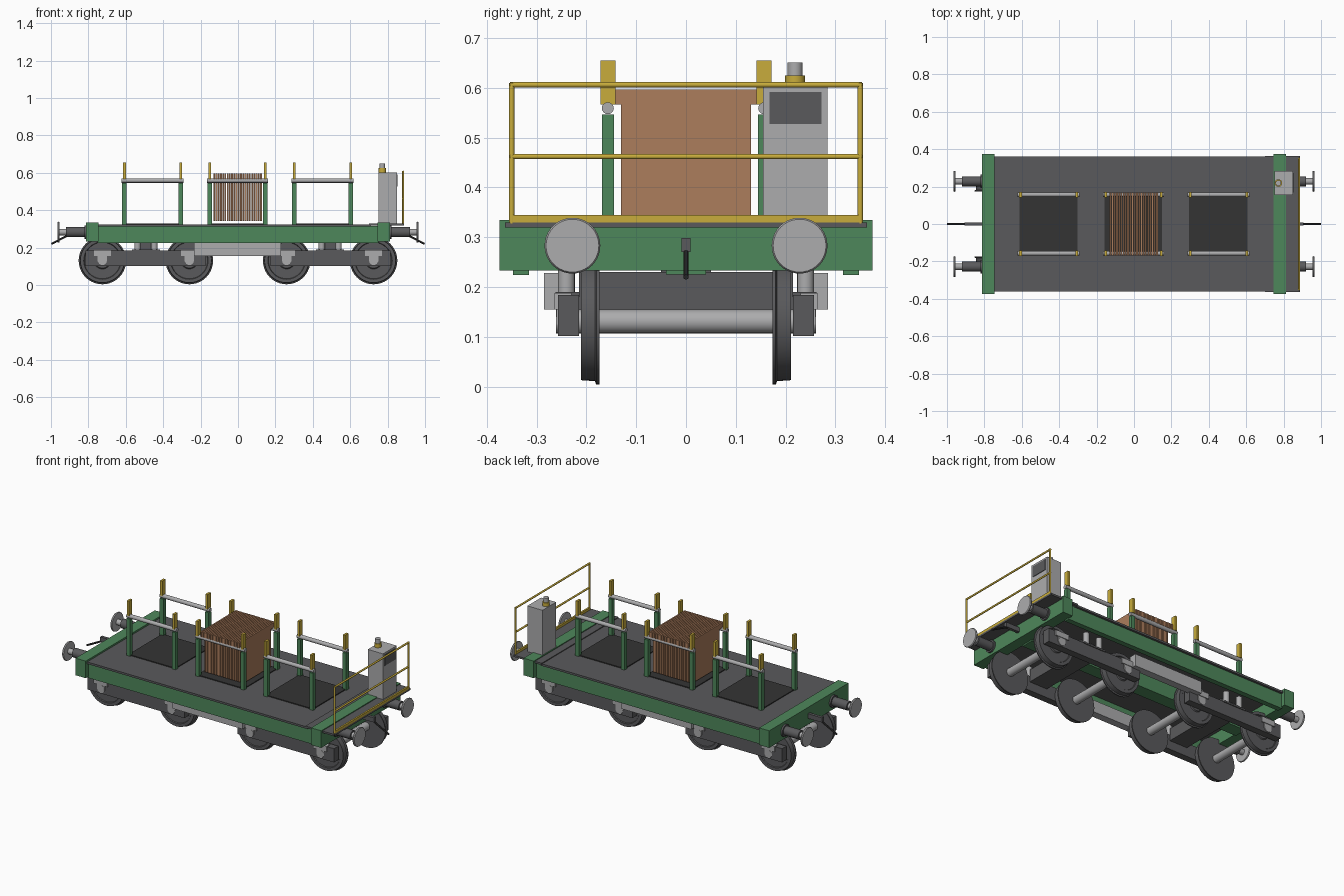
import bpy, math
from mathutils import Vector

if "Cube" in bpy.data.objects:
    bpy.data.objects.remove(bpy.data.objects["Cube"])


def material(name, rgb):
    m = bpy.data.materials.new(name)
    m.diffuse_color = (*rgb, 1)
    m.use_nodes = True
    m.node_tree.nodes["Principled BSDF"].inputs["Base Color"].default_value = m.diffuse_color
    return m


GREEN = material("green paint", (0.076, 0.242, 0.104))
DARK = material("dark grey", (0.102, 0.102, 0.107))
BLACK = material("charcoal", (0.034, 0.034, 0.034))
GREY = material("light grey", (0.413, 0.413, 0.42))
YELLOW = material("yellow paint", (0.578, 0.413, 0.045))
COPPER = material("copper brown", (0.413, 0.205, 0.107))


def mesh_object(name, verts, faces, mat):
    me = bpy.data.meshes.new(name)
    me.from_pydata(verts, [], faces)
    me.materials.append(mat)
    ob = bpy.data.objects.new(name, me)
    bpy.context.collection.objects.link(ob)
    return ob


def box(name, x0, x1, y0, y1, z0, z1, mat):
    """Box from its limits on each axis."""
    v = [(x, y, z) for x in (x0, x1) for y in (y0, y1) for z in (z0, z1)]
    f = [(0, 1, 3, 2), (4, 6, 7, 5), (0, 4, 5, 1), (2, 3, 7, 6), (0, 2, 6, 4), (1, 5, 7, 3)]
    return mesh_object(name, v, f, mat)


def lathe(name, origin, axis, profile, mat, n=32):
    """Closed turned part: profile holds (distance along axis, radius)."""
    q = Vector(axis).to_track_quat('Z', 'Y')
    o = Vector(origin)
    v = [o + q @ Vector((r * math.cos(2 * math.pi * k / n), r * math.sin(2 * math.pi * k / n), h))
         for h, r in profile for k in range(n)]
    f = [(i * n + k, i * n + (k + 1) % n, (i + 1) * n + (k + 1) % n, (i + 1) * n + k)
         for i in range(len(profile) - 1) for k in range(n)]
    f += [tuple(range(n))[::-1], tuple(range(len(v) - n, len(v)))]
    ob = mesh_object(name, v, f, mat)
    bpy.ops.object.select_all(action='DESELECT')
    ob.select_set(True)
    bpy.context.view_layer.objects.active = ob
    bpy.ops.object.shade_smooth_by_angle(angle=math.radians(35))
    return ob


def rod(name, a, b, r, mat, n=16):
    d = Vector(b) - Vector(a)
    return lathe(name, a, d, [(0, r), (d.length, r)], mat, n)


def sbox(name, sx, sy, x0, x1, y0, y1, z0, z1, mat):
    """Box mirrored by the signs sx and sy."""
    xs, ys = sorted((sx * x0, sx * x1)), sorted((sy * y0, sy * y1))
    return box(name, *xs, *ys, z0, z1, mat)


# Deck and underframe
box("deck", -0.75, 0.71, -0.36, 0.36, 0.313, 0.325, DARK)
box("end_platform", 0.70, 0.888, -0.363, 0.363, 0.319, 0.33, DARK)
box("centre_sill", -0.75, 0.75, -0.04, 0.04, 0.225, 0.313, GREEN)
for s in (-1, 1):
    sbox("side_sill", 1, s, -0.75, 0.75, 0.315, 0.347, 0.224, 0.316, GREEN)
    sbox("headstock", s, 1, 0.745, 0.812, -0.374, 0.374, 0.233, 0.335, GREEN)
    sbox("equipment_box", 1, s, -0.235, 0.23, 0.24, 0.285, 0.155, 0.228, GREY)

# Bogies: bolster, side frames, springs and axle boxes
for sx in (-1, 1):
    cx = 0.4925
    sbox("bolster", sx, 1, cx - 0.06, cx + 0.06, -0.215, 0.215, 0.155, 0.23, DARK)
    sbox("bogie_pivot", sx, 1, cx - 0.05, cx + 0.05, -0.05, 0.05, 0.22, 0.26, DARK)
    for sy in (-1, 1):
        sbox("bogie_side_frame", sx, sy, 0.175, 0.815, 0.215, 0.257, 0.102, 0.184, DARK)
        for dx in (-0.045, 0.045):
            x = sx * (cx + dx)
            rod("bogie_spring", (x, sy * 0.24, 0.18), (x, sy * 0.24, 0.26), 0.017, GREY)
        sbox("spring_seat", sx, sy, cx - 0.075, cx + 0.075, 0.214, 0.262, 0.18, 0.19, DARK)
        for ax in (0.26, 0.725):
            sbox("axle_box", sx, sy, ax - 0.045, ax + 0.045, 0.23, 0.264, 0.155, 0.188, GREY)
            sbox("axle_box_lower", sx, sy, ax - 0.025, ax + 0.025, 0.23, 0.26, 0.125, 0.157, GREY)

# Wheelsets: flange on the inner face of each wheel
for x in (-0.725, -0.26, 0.26, 0.725):
    rod("axle", (x, -0.261, 0.131), (x, 0.261, 0.131), 0.024, GREY, 24)
    for sy in (-1, 1):
        lathe("wheel", (x, 0, 0.131), (0, sy, 0),
              [(0.174, 0.127), (0.18, 0.127), (0.183, 0.12), (0.211, 0.118), (0.211, 0.1),
               (0.206, 0.097), (0.206, 0.045), (0.211, 0.04)], DARK, 40)

# Buffers and draw hooks
for sx in (-1, 1):
    for y in (-0.228, 0.228):
        lathe("buffer_housing", (sx * 0.81, y, 0.283), (sx, 0, 0),
              [(0, 0.036), (0.012, 0.036), (0.012, 0.027), (0.11, 0.027)], DARK, 24)
        rod("buffer_rod", (sx * 0.9, y, 0.283), (sx * 0.96, y, 0.283), 0.017, GREY)
        lathe("buffer_head", (sx * 0.955, y, 0.283), (sx, 0, 0),
              [(0, 0.054), (0.006, 0.056), (0.011, 0.053)], GREY, 40)
    sbox("draw_hook", sx, 1, 0.81, 0.905, -0.009, 0.009, 0.27, 0.298, DARK)
    rod("coupling_link", (sx * 0.885, 0, 0.278), (sx * 0.998, 0, 0.22), 0.0055, BLACK, 10)

# Three racks: floor mat, posts, carrying bars and guide tabs
for x0, x1 in ((-0.607, -0.307), (-0.152, 0.146), (0.3, 0.602)):
    box("rack_mat", x0 - 0.005, x1 + 0.005, -0.16, 0.16, 0.322, 0.33, BLACK)
    for y in (-0.157, 0.157):
        rod("carrying_bar", (x0 - 0.015, y, 0.559), (x1 + 0.015, y, 0.559), 0.012, GREY)
        for x in (x0, x1):
            box("rack_post", x - 0.012, x + 0.012, y - 0.012, y + 0.012, 0.32, 0.546, GREEN)
            box("guide_tab", x - 0.007, x + 0.007, y - 0.015, y + 0.015, 0.566, 0.655, YELLOW)

# Hanging copper plates: T-shaped sheets with lugs resting on the bars
T = [(-0.13, 0.343), (0.13, 0.343), (0.13, 0.566), (0.168, 0.566),
     (0.168, 0.597), (-0.168, 0.597), (-0.168, 0.566), (-0.13, 0.566)]
COUNT = 22
for i in range(COUNT):
    x = -0.127 + i * 0.25 / (COUNT - 1)
    v = [(x + d, y, z) for d in (-0.0045, 0.0045) for y, z in T]
    f = [tuple(range(8))[::-1], tuple(range(8, 16))]
    f += [(k, (k + 1) % 8, 8 + (k + 1) % 8, 8 + k) for k in range(8)]
    mesh_object("copper_plate", v, f, COPPER)

# Control cabinet with screen and beacon
box("control_cabinet", 0.75, 0.85, 0.155, 0.284, 0.325, 0.603, GREY)
box("cabinet_screen", 0.849, 0.853, 0.168, 0.272, 0.527, 0.592, DARK)
lathe("beacon_base", (0.772, 0.219, 0.6), (0, 0, 1), [(0, 0.02), (0.025, 0.02)], YELLOW, 24)
lathe("beacon", (0.772, 0.219, 0.62), (0, 0, 1), [(0, 0.015), (0.031, 0.015)], GREY, 24)

# End railing
box("kick_board", 0.878, 0.888, -0.35, 0.35, 0.33, 0.345, YELLOW)
for y in (-0.35, 0.35):
    rod("railing_post", (0.883, y, 0.328), (0.883, y, 0.61), 0.0055, YELLOW, 12)
for z in (0.462, 0.606):
    rod("railing_bar", (0.883, -0.353, z), (0.883, 0.353, z), 0.0055, YELLOW, 12)
